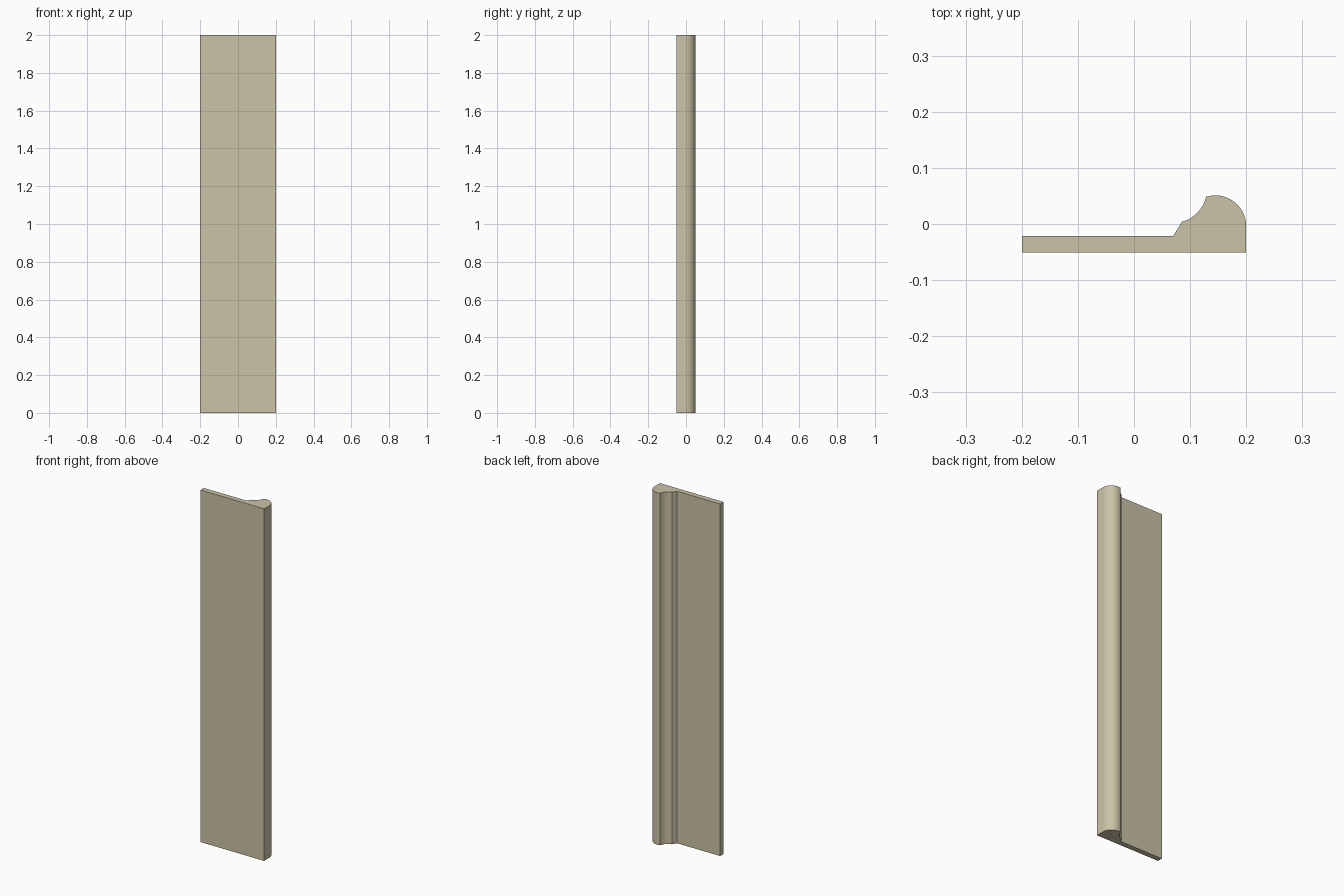
import bpy, bmesh
from math import cos, sin, radians

if "Cube" in bpy.data.objects:
    bpy.data.objects.remove(bpy.data.objects["Cube"])

HEIGHT = 2.0


def arc(cx, cy, r, start, end, steps):
    """Points along a circular arc, angles in degrees."""
    angles = [radians(start + (end - start) * i / steps) for i in range(steps + 1)]
    return [(cx + r * cos(a), cy + r * sin(a)) for a in angles]


# Cross-section: flat board, rounded bead, concave cove and small bevel
profile = [(-0.2, -0.051), (0.2, -0.051)]
profile += arc(0.145, -0.004, 0.055, 0, 105, 14)
profile += arc(0.07, 0.062, 0.06, -13, -75, 8)
profile += [(0.07, -0.021), (-0.2, -0.021)]

# Extrude the cross-section upward
bm = bmesh.new()
base = bm.faces.new([bm.verts.new((x, y, 0)) for x, y in profile])
top = bmesh.ops.extrude_face_region(bm, geom=[base], use_keep_orig=True)
bmesh.ops.translate(bm, vec=(0, 0, HEIGHT),
                    verts=[g for g in top["geom"] if isinstance(g, bmesh.types.BMVert)])
bmesh.ops.recalc_face_normals(bm, faces=bm.faces)

mesh = bpy.data.meshes.new("door_trim")
bm.to_mesh(mesh)
bm.free()
trim = bpy.data.objects.new("door_trim", mesh)
bpy.context.collection.objects.link(trim)

# Smooth curves, sharp corners
bpy.context.view_layer.objects.active = trim
trim.select_set(True)
bpy.ops.object.shade_smooth_by_angle(angle=radians(30))

# Pale khaki paint
paint = bpy.data.materials.new("khaki_paint")
paint.diffuse_color = (0.60, 0.55, 0.39, 1)
paint.use_nodes = True
paint.node_tree.nodes["Principled BSDF"].inputs["Base Color"].default_value = paint.diffuse_color
mesh.materials.append(paint)
